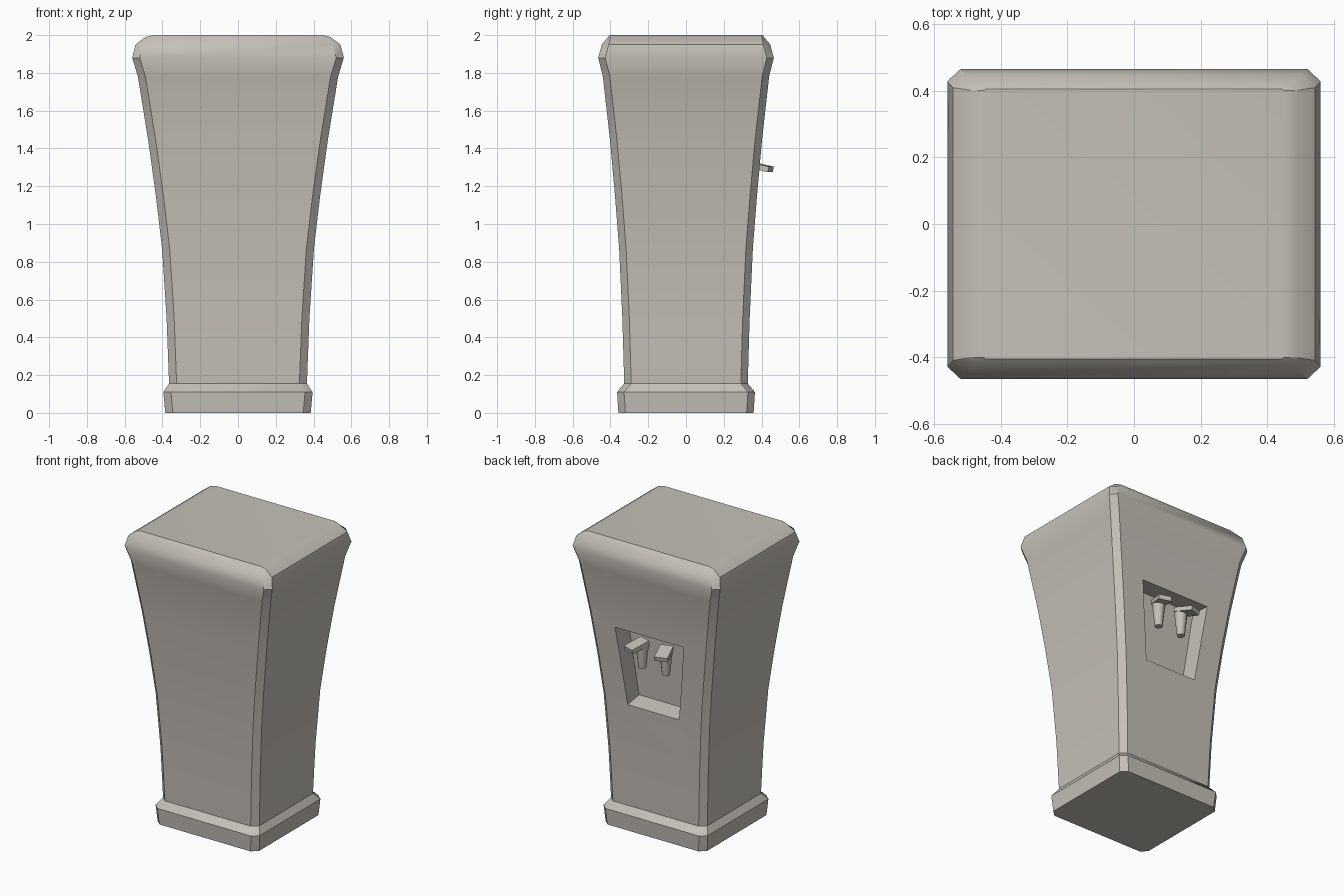
import bpy, bmesh, math
from mathutils import Matrix, Vector

cube = bpy.data.objects.get("Cube")
if cube:
    bpy.data.objects.remove(cube, do_unlink=True)

COLOUR = (0.56, 0.53, 0.48, 1)
mat = bpy.data.materials.new("warm_grey")
mat.use_nodes = True
mat.diffuse_color = COLOUR
mat.node_tree.nodes["Principled BSDF"].inputs["Base Color"].default_value = COLOUR


def finish(name, bm):
    bmesh.ops.recalc_face_normals(bm, faces=bm.faces)
    mesh = bpy.data.meshes.new(name)
    bm.to_mesh(mesh)
    bm.free()
    mesh.materials.append(mat)
    ob = bpy.data.objects.new(name, mesh)
    bpy.context.collection.objects.link(ob)
    return ob


def smooth(ob, angle):
    bpy.ops.object.select_all(action='DESELECT')
    bpy.context.view_layer.objects.active = ob
    ob.select_set(True)
    bpy.ops.object.shade_smooth_by_angle(angle=math.radians(angle))


def loft(name, rings):
    """Stack closed rings of points and cap both ends."""
    bm = bmesh.new()
    loops = [[bm.verts.new(p) for p in ring] for ring in rings]
    n = len(loops[0])
    for a, b in zip(loops, loops[1:]):
        for i in range(n):
            j = (i + 1) % n
            bm.faces.new((a[i], a[j], b[j], b[i]))
    bm.faces.new(loops[0])
    bm.faces.new(loops[-1])
    return finish(name, bm)


def octagon(z, hx, hy, cx=0.04, cy=0.037):
    """Rectangle with cut corners."""
    quarter = [(hx, hy - cy), (hx - cx, hy)]
    pts = quarter + [(-x, y) for x, y in quarter[::-1]]
    pts += [(-x, -y) for x, y in pts]
    return [(x, y, z) for x, y in pts]


# Flared body on a plinth, rounded over at the top
body = loft("cabinet_body", [
    octagon(0, 0.385, 0.358),
    octagon(0.11, 0.395, 0.365),
    octagon(0.155, 0.365, 0.327),
    octagon(0.5, 0.378, 0.337),
    octagon(0.87, 0.402, 0.354),
    octagon(1.15, 0.435, 0.376),
    octagon(1.44, 0.475, 0.402),
    octagon(1.78, 0.53, 0.44),
    octagon(1.88, 0.56, 0.465),
    octagon(1.95, 0.543, 0.446),
    octagon(1.99, 0.49, 0.413, 0.037, 0.012),
    octagon(2.0, 0.45, 0.405, 0.005, 0.005),
])


# Tapered niche cut into the back
def trapezoid(y_low, y_high, z_low, z_high):
    return [(-0.195, y_low, z_low), (0.195, y_low, z_low),
            (0.26, y_high, z_high), (-0.26, y_high, z_high)]


cutter = loft("niche_cutter", [
    trapezoid(0.23, 0.26, 0.88, 1.40),
    trapezoid(0.47, 0.52, 0.84, 1.38),
])
cutter.hide_render = True
mod = body.modifiers.new("niche", 'BOOLEAN')
mod.operation = 'DIFFERENCE'
mod.solver = 'EXACT'
mod.object = cutter
bpy.context.view_layer.objects.active = body
bpy.ops.object.modifier_apply(modifier=mod.name)
bpy.data.objects.remove(cutter, do_unlink=True)
smooth(body, 32)

# Two taps, each a tapered spout under a splayed lever
for side, label in ((1, "left"), (-1, "right")):
    bm = bmesh.new()
    bmesh.ops.create_cone(bm, cap_ends=True, segments=12, radius1=0.025, radius2=0.042,
                          depth=0.16, matrix=Matrix.Translation((side * 0.09, 0.345, 1.22)))
    smooth(finish(label + "_spout", bm), 35)

    bm = bmesh.new()
    place = (Matrix.Translation(Vector((side * 0.103, 0.386, 1.303)))
             @ Matrix.Rotation(math.radians(-18 * side), 4, 'Z')
             @ Matrix.Rotation(math.radians(-12), 4, 'X')
             @ Matrix.Diagonal((0.085, 0.135, 0.03, 1)))
    bmesh.ops.create_cube(bm, size=1, matrix=place)
    finish(label + "_lever", bm)
